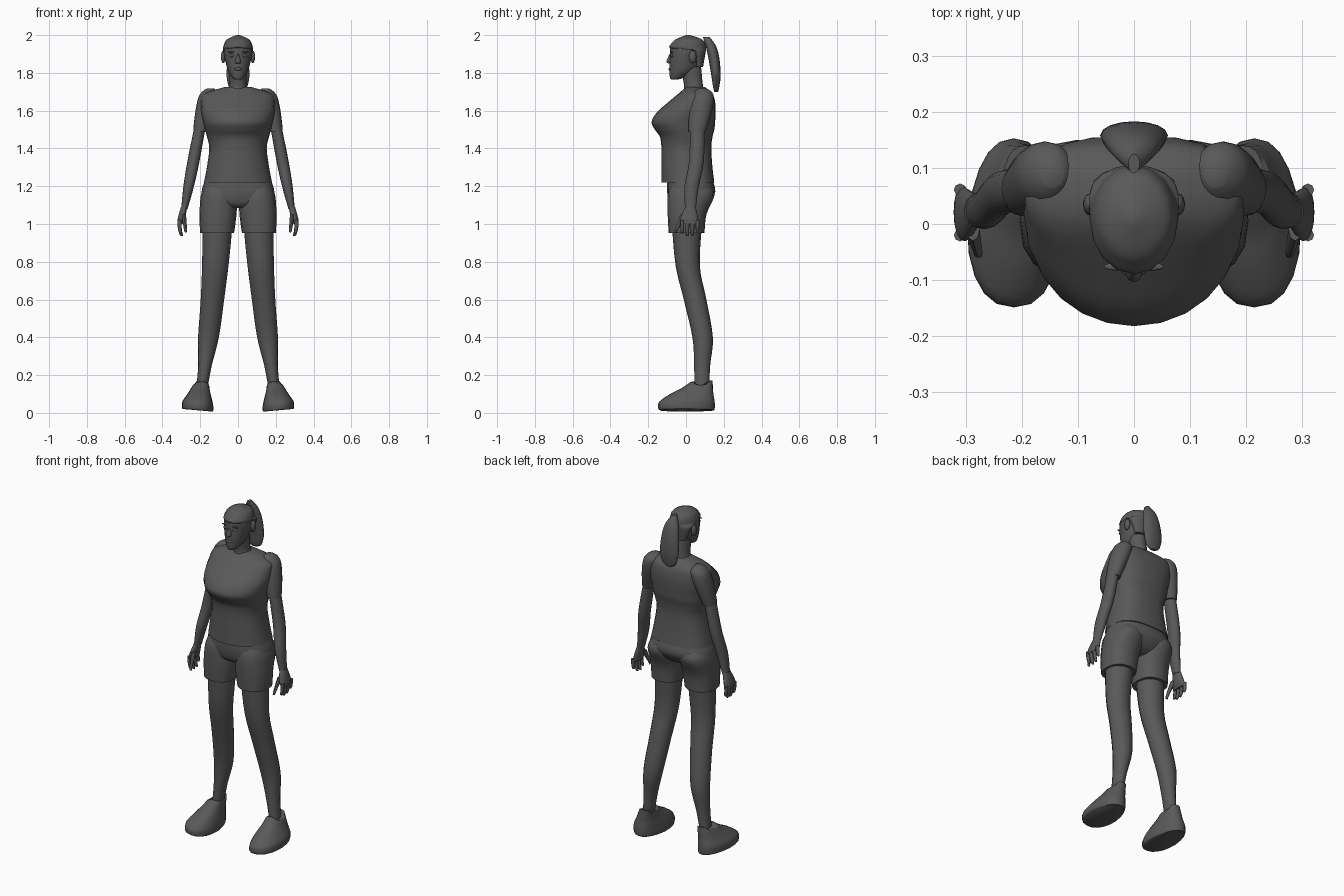
import bpy, bmesh, math
from mathutils import Vector

default_cube = bpy.data.objects.get("Cube")
if default_cube:
    bpy.data.objects.remove(default_cube)

# One dark grey material for the whole figure
colour = (.1, .1, .1, 1)
grey = bpy.data.materials.new("dark_grey")
grey.use_nodes = True
grey.diffuse_color = colour
grey.node_tree.nodes["Principled BSDF"].inputs["Base Color"].default_value = colour


def finish(name, bm, mirror):
    """Turn the bmesh into a smooth shaded object, mirrored for paired parts."""
    bmesh.ops.recalc_face_normals(bm, faces=bm.faces)
    mesh = bpy.data.meshes.new(name)
    bm.to_mesh(mesh)
    bm.free()
    mesh.materials.append(grey)
    part = bpy.data.objects.new(name, mesh)
    bpy.context.collection.objects.link(part)
    bpy.ops.object.select_all(action="DESELECT")
    part.select_set(True)
    bpy.context.view_layer.objects.active = part
    bpy.ops.object.shade_smooth_by_angle(angle=math.radians(50))
    if mirror:
        modifier = part.modifiers.new("Mirror", "MIRROR")
        modifier.use_mirror_merge = False
    return part


def spline(before, start, end, after, t):
    """Catmull-Rom blend of one measurement between two sections."""
    linear = end - before
    square = 2 * before - 5 * start + 4 * end - after
    cube = 3 * (start - end) + after - before
    return start + t / 2 * (linear + t * (square + t * cube))


def smooth_sections(sections, steps):
    padded = [sections[0], *sections, sections[-1]]
    for group in zip(padded, padded[1:], padded[2:], padded[3:]):
        for step in range(steps):
            yield [spline(*values, step / steps) for values in zip(*group)]
    yield sections[-1]


def signed_power(value, power):
    return math.copysign(abs(value) ** power, value)


def loft(name, sections, centre=None, sides=16, steps=4, front=1, back=1):
    """Skin level sections (height, half width, front y, back y).

    The centre rule gives x for each height; parts with one are mirrored.
    """
    bm = bmesh.new()
    rings = []
    for height, half_width, y_front, y_back in smooth_sections(sections, steps):
        x_centre = centre(height) if centre else 0
        middle, depth = (y_front + y_back) / 2, (y_back - y_front) / 2
        ring = []
        for side in range(sides):
            angle = math.tau * side / sides
            power = back if math.sin(angle) > 0 else front
            x = x_centre + half_width * signed_power(math.cos(angle), power)
            y = middle + depth * signed_power(math.sin(angle), power)
            ring.append(bm.verts.new((x, y, height)))
        rings.append(ring)
    for lower, upper in zip(rings, rings[1:]):
        for side in range(sides):
            following = (side + 1) % sides
            bm.faces.new((lower[side], lower[following], upper[following], upper[side]))
    bm.faces.new(rings[0])
    bm.faces.new(rings[-1])
    return finish(name, bm, centre is not None)


def blob(name, location, size, mirror=True):
    bm = bmesh.new()
    bmesh.ops.create_uvsphere(bm, u_segments=12, v_segments=8, radius=1)
    bmesh.ops.scale(bm, vec=size, verts=bm.verts)
    bmesh.ops.translate(bm, vec=location, verts=bm.verts)
    return finish(name, bm, mirror)


# Head, hair and neck
loft("head", [(1.765, .02, -.08, -.04), (1.78, .035, -.086, 0), (1.82, .056, -.088, .06),
              (1.9, .075, -.086, .1), (1.95, .073, -.08, .1),
              (1.98, .05, -.045, .08), (2, .01, 0, .02)])
loft("hair_cap", [(1.83, .05, .05, .09), (1.91, .077, .02, .104), (1.93, .079, -.084, .106),
                  (1.96, .071, -.073, .1), (1.98, .055, -.05, .08), (2, .01, 0, .02)])
loft("ponytail", [(1.7, .02, .15, .17), (1.72, .046, .144, .175), (1.78, .06, .135, .183),
                  (1.87, .055, .12, .178), (1.94, .04, .105, .16), (1.99, .01, .09, .125)])
loft("neck", [(1.69, .07, -.02, .1), (1.73, .046, -.01, .09), (1.83, .045, -.03, .08)])

# Face
loft("nose", [(1.85, .012, -.094, -.07), (1.86, .015, -.104, -.07), (1.9, .006, -.087, -.07)],
     sides=8)
blob("mouth", (0, -.084, 1.82), (.022, .009, .008), mirror=False)
blob("eye", (.03, -.075, 1.89), (.015, .008, .008))
blob("eyebrow", (.034, -.076, 1.91), (.02, .007, .004))
blob("ear", (.078, .035, 1.885), (.013, .02, .033))

# Shirt, its sleeves sloping outward from the shoulder
loft("shirt", [(1.22, .18, -.13, .15), (1.3, .165, -.13, .14), (1.4, .152, -.13, .134),
               (1.46, .164, -.138, .14), (1.5, .175, -.165, .15), (1.54, .184, -.182, .154),
               (1.59, .194, -.155, .157), (1.64, .195, -.1, .155), (1.69, .18, -.04, .14),
               (1.725, .07, 0, .1)], sides=24, back=.7)
loft("sleeve", [(1.49, .036, .014, .106), (1.6, .05, .016, .138), (1.67, .052, .03, .147),
                (1.7, .04, .045, .135), (1.717, .02, .065, .11)],
     centre=lambda z: .2 - max(0, z - 1.5) / 4)

# Arms and palms
loft("arm", [(1.08, .017, -.005, .052), (1.2, .028, -.008, .068), (1.33, .032, .016, .094),
             (1.52, .03, .022, .1)], centre=lambda z: .28 - .19 * (z - 1.1))
loft("palm", [(1, .014, -.025, .067), (1.03, .019, -.03, .064), (1.09, .017, -.005, .052)],
     centre=lambda z: .285 + max(0, 1.09 - z) / 4)

# Fingers curl slightly inward toward the tip
fingers = {"index": .95, "middle": .937, "ring": .94, "little": .96}
for place, (finger, tip) in enumerate(fingers.items()):
    y = -.02 + .027 * place
    radii = zip((tip, tip + .01, 1.02), (.004, .009, .011))
    loft(finger + "_finger", [(z, r, y - r, y + r) for z, r in radii],
         centre=lambda z: .31 - 3 * max(0, 1 - z) ** 2, sides=8)
loft("thumb", [(.955, .004, -.053, -.045), (.97, .008, -.06, -.042), (1.05, .012, -.03, .01)],
     centre=lambda z: .277 + max(0, z - .96) / 9, sides=8)

# Shorts
loft("shorts_hips", [(1.085, .1, -.06, .07), (1.11, .18, -.087, .115), (1.17, .193, -.1, .155),
                     (1.24, .172, -.098, .138)], sides=20, front=.8, back=.8)
loft("shorts_leg", [(.952, .09, -.092, .098), (1.05, .098, -.097, .108), (1.15, .096, -.097, .15),
                    (1.2, .08, -.08, .13)],
     centre=lambda z: .111 - max(0, z - .95) / 20, front=.85, back=.85)

# Legs spread toward the ankle and bend back at the knee
loft("leg", [(.12, .029, .044, .122), (.25, .036, .043, .128), (.4, .055, .034, .142),
             (.6, .062, -.012, .108), (.78, .07, -.055, .073), (1, .08, -.075, .085)],
     centre=lambda z: .11 + .1 * (1 - z) ** 1.5)

# Shoes: narrow the heel, tilt the sole and dip the collar at the ankle
shoe = loft("shoe", [(.016, .08, -.138, .148), (.025, .084, -.147, .152), (.06, .08, -.142, .152),
                     (.1, .062, -.085, .145), (.13, .049, -.025, .143), (.172, .038, .036, .14)],
            centre=lambda z: .214 - max(0, z - .06) / 5, sides=20, front=.85, back=.85)
for vertex in shoe.data.vertices:
    point = vertex.co
    lowness = max(0, 1 - point.z / .12)
    heel = max(0, point.y / .15)
    point.x += (.214 - point.x) * lowness * heel / 4
    point.z += (point.x - .24) * lowness / 10
    if point.z > .15:
        point.z -= .04 * max(0, 1 - abs(point.y - .08) / .05) * (point.z - .15) / .02
